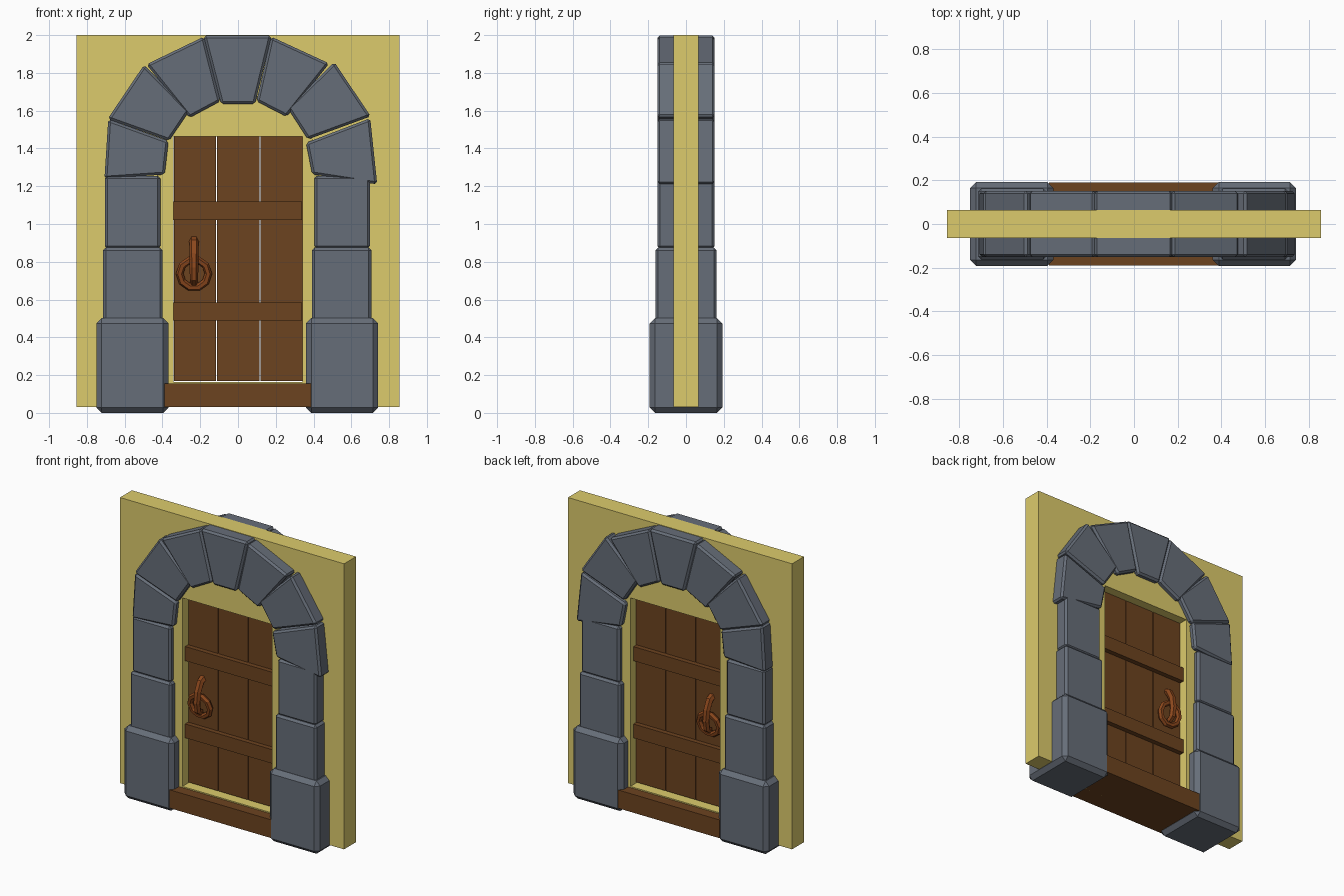
import bpy, bmesh, math

if "Cube" in bpy.data.objects:
    bpy.data.objects.remove(bpy.data.objects["Cube"])


def material(name, rgb):
    m = bpy.data.materials.new(name)
    m.diffuse_color = (*rgb, 1)
    m.use_nodes = True
    m.node_tree.nodes["Principled BSDF"].inputs["Base Color"].default_value = m.diffuse_color
    return m


STONE = material("stone", (0.134, 0.155, 0.19))
PLASTER = material("plaster", (0.72, 0.60, 0.15))
WOOD = material("wood", (0.151, 0.056, 0.014))
IRON = material("rust", (0.26, 0.064, 0.012))


def finish(bm, name, mat, bevel=0):
    if bevel:
        bmesh.ops.bevel(bm, geom=bm.edges[:], offset=bevel, segments=1,
                        affect='EDGES', profile=0.5)
    bmesh.ops.recalc_face_normals(bm, faces=bm.faces[:])
    me = bpy.data.meshes.new(name)
    bm.to_mesh(me)
    bm.free()
    me.materials.append(mat)
    ob = bpy.data.objects.new(name, me)
    bpy.context.collection.objects.link(ob)
    return ob


def prism(name, outline, y0, y1, mat, bevel=0):
    """Extrude an xz outline from y0 to y1."""
    bm = bmesh.new()
    a = [bm.verts.new((x, y0, z)) for x, z in outline]
    b = [bm.verts.new((x, y1, z)) for x, z in outline]
    n = len(a)
    bm.faces.new(a)
    bm.faces.new(b[::-1])
    for i in range(n):
        j = (i + 1) % n
        bm.faces.new((a[i], b[i], b[j], a[j]))
    return finish(bm, name, mat, bevel)


def rect(x0, x1, z0, z1):
    return [(x0, z0), (x1, z0), (x1, z1), (x0, z1)]


# wall panel with a rectangular doorway
DX, DZ0, DZ1 = 0.342, 0.164, 1.464
bm = bmesh.new()
of, inf, ob_, inb = [[bm.verts.new((x, y, z)) for x, z in r]
                     for y in (-0.065, 0.065)
                     for r in (rect(-0.855, 0.855, 0.03, 2.0), rect(-DX, DX, DZ0, DZ1))]
for p, q in ((of, inf), (ob_, inb), (of, ob_), (inf, inb)):
    for i in range(4):
        j = (i + 1) % 4
        bm.faces.new((p[i], p[j], q[j], q[i]))
finish(bm, "wall", PLASTER)

# raised plaster surround between the stones and the door
half = [(0.43, 0.1), (0.43, 1.36), (0.36, 1.53), (0.22, 1.65), (0.09, 1.68)]
surround = half + [(-x, z) for x, z in half[::-1]]
surround += [(-DX, 0.1), (-DX, DZ1), (DX, DZ1), (DX, 0.1)]
for face, s in (("front", -1), ("back", 1)):
    prism(f"{face}_surround", surround, s * 0.065, s * 0.117, PLASTER)
    prism(f"{face}_sill", rect(-DX, DX, 0.1, DZ0), s * 0.065, s * 0.117, PLASTER)

# pillar stones
for side, s in (("left", -1), ("right", 1)):
    for name, x0, x1, z0, z1, d, bv, dx in (
            ("base", 0.364, 0.746, 0, 0.502, 0.192, 0.028, -0.004),
            ("middle", 0.396, 0.710, 0.48, 0.875, 0.162, 0.014, -0.004),
            ("upper", 0.408, 0.702, 0.87, 1.255, 0.152, 0.014, -0.003)):
        prism(f"{side}_{name}_stone", rect(s * x0 + dx, s * x1 + dx, z0, z1), -d, d, STONE, bv)

# arch stones, slightly irregular
arch = [
    [(-0.707, 1.24), (-0.687, 1.555), (-0.368, 1.44), (-0.388, 1.262)],
    [(-0.69, 1.556), (-0.497, 1.843), (-0.257, 1.60), (-0.365, 1.44)],
    [(-0.485, 1.845), (-0.18, 1.992), (-0.093, 1.65), (-0.257, 1.562)],
    [(-0.183, 1.997), (0.178, 1.997), (0.09, 1.635), (-0.09, 1.635)],
    [(0.175, 1.992), (0.483, 1.85), (0.257, 1.568), (0.098, 1.65)],
    [(0.51, 1.857), (0.703, 1.57), (0.37, 1.448), (0.262, 1.615)],
    [(0.70, 1.56), (0.737, 1.21), (0.393, 1.263), (0.36, 1.43)],
]
for i, outline in enumerate(arch):
    prism(f"arch_stone_{i + 1}", outline, -0.152, 0.152, STONE, 0.013)

# wooden threshold and door planks
prism("threshold", rect(-0.39, 0.39, 0.03, 0.156), -0.19, 0.19, WOOD)
for i in range(3):
    x = -0.228 + 0.229 * i
    prism(f"plank_{i + 1}", rect(x - 0.112, x + 0.112, 0.17, 1.463), -0.055, 0.055, WOOD)

# battens and handles on both faces of the door
for face, s in (("front", -1), ("back", 1)):
    for name, z0, z1 in (("lower", 0.488, 0.584), ("upper", 1.02, 1.118)):
        prism(f"{face}_{name}_batten", rect(-0.345, 0.34, z0, z1), s * 0.05, s * 0.088, WOOD)

    bpy.ops.mesh.primitive_torus_add(major_segments=10, minor_segments=6,
                                     major_radius=0.076, minor_radius=0.02,
                                     location=(-0.233, s * 0.08, 0.737),
                                     rotation=(math.radians(90 - s * 10), 0, 0))
    ring = bpy.context.object
    ring.name = f"{face}_handle_ring"
    ring.data.materials.append(IRON)

    # hook swept along a short path that holds the ring
    path = [(0.04, 0.915), (0.075, 0.90), (0.105, 0.84), (0.115, 0.77), (0.105, 0.71), (0.075, 0.69)]
    bm = bmesh.new()
    rings = []
    for i, (y, z) in enumerate(path):
        p, q = path[max(i - 1, 0)], path[min(i + 1, len(path) - 1)]
        ty, tz = q[0] - p[0], q[1] - p[1]
        l = math.hypot(ty, tz)
        ny, nz = -tz / l, ty / l
        r = 0.026 - 0.001 * i
        rings.append([bm.verts.new((-0.233 + r * math.cos(a), s * (y + r * math.sin(a) * ny),
                                    z + r * math.sin(a) * nz))
                      for a in (math.tau * k / 6 for k in range(6))])
    for p, q in zip(rings, rings[1:]):
        for i in range(6):
            j = (i + 1) % 6
            bm.faces.new((p[i], p[j], q[j], q[i]))
    bm.faces.new(rings[0])
    bm.faces.new(rings[-1])
    finish(bm, f"{face}_handle_hook", IRON)
